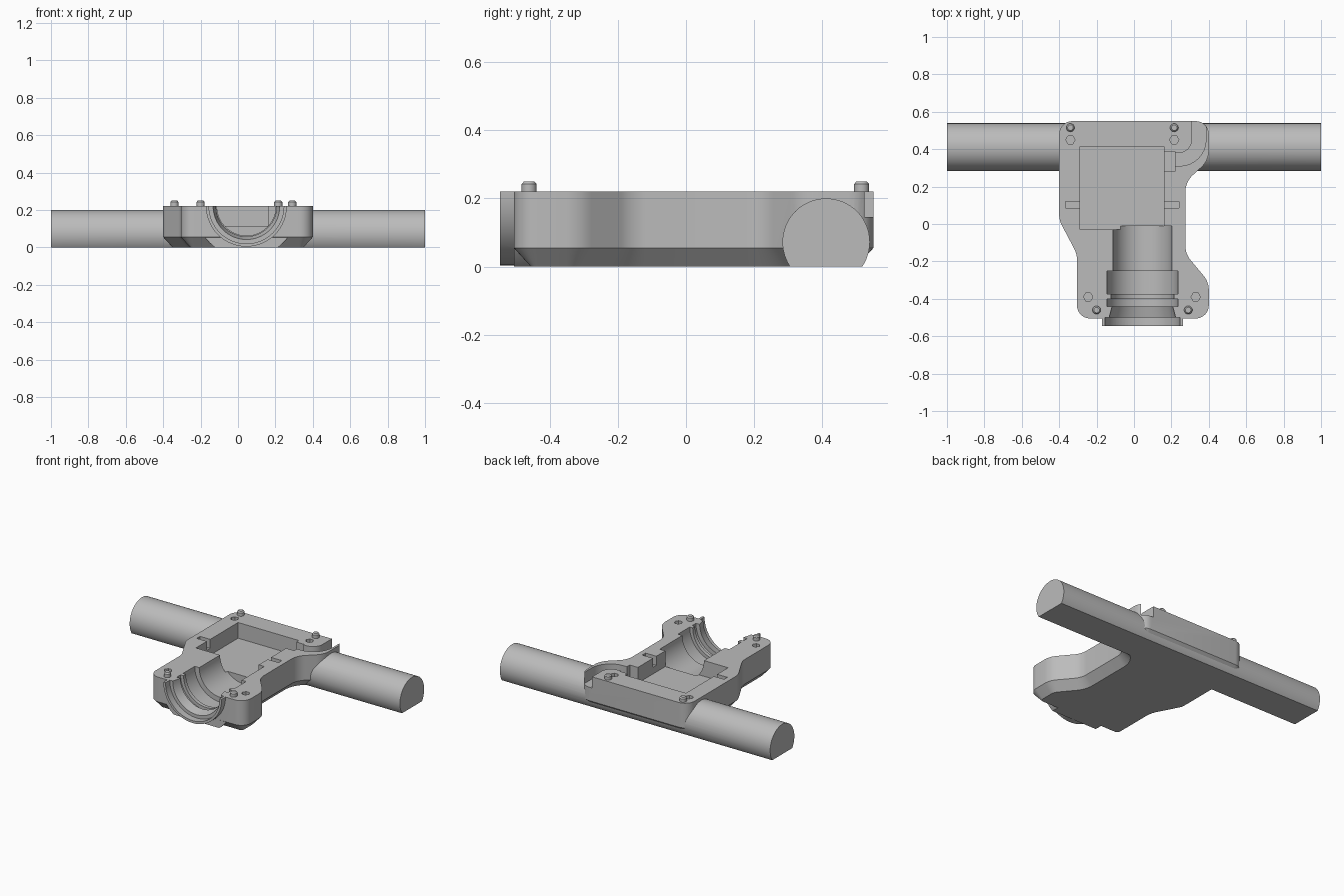
import bpy, bmesh, math
from mathutils import Matrix, Vector

cube = bpy.data.objects.get("Cube")
if cube:
    bpy.data.objects.remove(cube, do_unlink=True)

GREY = (0.5, 0.5, 0.5, 1)
mat = bpy.data.materials.new("plain grey")
mat.use_nodes = True
mat.diffuse_color = GREY
mat.node_tree.nodes["Principled BSDF"].inputs["Base Color"].default_value = GREY

TOP = 0.22      # parting plane of the half shell
BORE_X = 0.045  # bore axis


def finish(name, bm):
    bmesh.ops.remove_doubles(bm, verts=bm.verts, dist=1e-5)
    bmesh.ops.recalc_face_normals(bm, faces=bm.faces)
    me = bpy.data.meshes.new(name)
    bm.to_mesh(me)
    bm.free()
    me.materials.append(mat)
    ob = bpy.data.objects.new(name, me)
    bpy.context.collection.objects.link(ob)
    return ob


def rounded(corners, steps=8):
    """Polygon from (x, y, radius) corners, each filleted."""
    pts = []
    for i, (x, y, r) in enumerate(corners):
        p = Vector((x, y))
        a = (Vector(corners[i - 1][:2]) - p).normalized()
        b = (Vector(corners[(i + 1) % len(corners)][:2]) - p).normalized()
        if r == 0:
            pts.append(p)
            continue
        half = a.angle(b) / 2
        centre = p + (a + b).normalized() * r / math.sin(half)
        start = p + a * r / math.tan(half) - centre
        end = p + b * r / math.tan(half) - centre
        turn = math.atan2(start.x * end.y - start.y * end.x, start.dot(end))
        for k in range(steps + 1):
            pts.append(centre + Matrix.Rotation(turn * k / steps, 2) @ start)
    return pts


def inset(pts, d):
    """Offset a counter-clockwise outline inward."""
    out = []
    for i, p in enumerate(pts):
        a = (p - pts[i - 1]).normalized()
        b = (pts[(i + 1) % len(pts)] - p).normalized()
        n = (Vector((-a.y, a.x)) + Vector((-b.y, b.x))).normalized()
        out.append(p + n * d / n.dot(Vector((-a.y, a.x))))
    return out


def loft(name, layers):
    """Solid through stacked outlines given as (points, z)."""
    bm = bmesh.new()
    rings = [[bm.verts.new((p.x, p.y, z)) for p in pts] for pts, z in layers]
    for lo, hi in zip(rings, rings[1:]):
        for i in range(len(lo)):
            bm.faces.new((lo[i - 1], lo[i], hi[i], hi[i - 1]))
    bm.faces.new(rings[0][::-1])
    bm.faces.new(rings[-1])
    return finish(name, bm)


def box(name, x0, x1, y0, y1, z0, z1):
    pts = [Vector(p) for p in ((x0, y0), (x1, y0), (x1, y1), (x0, y1))]
    return loft(name, [(pts, z0), (pts, z1)])


def lathe(name, profile, axis, origin, sides=64):
    """Revolve (radius, distance) points around an axis."""
    bm = bmesh.new()
    vs = [bm.verts.new((r, 0, h)) for r, h in profile]
    es = [bm.edges.new(pair) for pair in zip(vs, vs[1:])]
    bmesh.ops.spin(bm, geom=vs + es, cent=(0, 0, 0), axis=(0, 0, 1),
                   angle=math.tau, steps=sides)
    turn = Vector((0, 0, 1)).rotation_difference(Vector(axis)).to_matrix().to_4x4()
    bm.transform(Matrix.Translation(origin) @ turn)
    return finish(name, bm)


def rod(name, r, h0, h1, axis, origin, sides=64):
    return lathe(name, [(0, h0), (r, h0), (r, h1), (0, h1)], axis, origin, sides)


def smooth(ob):
    bpy.ops.object.select_all(action='DESELECT')
    ob.select_set(True)
    bpy.context.view_layer.objects.active = ob
    bpy.ops.object.shade_smooth_by_angle(angle=math.radians(25))


# Housing block with rounded plan and chamfered underside
outline = rounded([(-.4, .55, .07), (-.4, .02, .12), (-.305, -.16, .12),
                   (-.305, -.505, .07), (.4, -.505, .07), (.4, -.31, .12),
                   (.275, -.16, .12), (.275, .225, .12), (.4, .34, .12),
                   (.4, .55, .07)])
housing = loft("housing", [(inset(outline, .064), -.015), (outline, .055), (outline, TOP)])

# Cross rod, front boss and front flange join the block
bore_origin = (BORE_X, 0, TOP)
joins = [
    rod("cross_rod", .128, -1, 1, (1, 0, 0), (0, .411, .072)),
    rod("front_boss", .277, -.504, -.35, (0, 1, 0), bore_origin),
    rod("front_flange", .216, -.545, -.4, (0, 1, 0), bore_origin),
]

# Trims, pockets, stepped bore and cable channel
cuts = [
    box("trim_below", -2, 2, -2, 2, -1, 0),
    box("trim_above", -.7, .7, -2, 2, TOP, 1),
    box("main_pocket", -.29, .16, -.03, .415, .115, .4),
    box("side_slots", -.365, .24, .085, .12, .16, .41),
    box("cable_slot", .15, .22, .28, .388, .13, .42),
    lathe("stepped_bore", [(0, -.6), (.2, -.6), (.2, -.5), (.178, -.5), (.162, -.44),
                           (.19, -.44), (.19, -.4), (.168, -.4), (.168, -.375),
                           (.19, -.375), (.19, -.25), (.157, -.25), (.157, -.01),
                           (0, -.01)], (0, 1, 0), bore_origin),
    loft("cable_channel", [(rounded([(.2, .31, 0), (.385, .31, .14), (.385, .62, 0),
                                     (.31, .62, 0), (.31, .38, .07), (.2, .38, 0)]), z)
                           for z in (.145, .43)]),
]
for x, y in ((-.34, .45), (.215, .45), (-.245, -.39), (.33, -.39)):
    cuts.append(rod("peg_hole", .025, .14, .44, (0, 0, 1), (x, y, 0), 6))

for operation, tools in (('UNION', joins), ('DIFFERENCE', cuts)):
    for tool in tools:
        tool.hide_render = True
        mod = housing.modifiers.new(tool.name, 'BOOLEAN')
        mod.operation = operation
        mod.solver = 'EXACT'
        mod.object = tool

# Bake the booleans and drop the helpers
graph = bpy.context.evaluated_depsgraph_get()
baked = bpy.data.meshes.new_from_object(housing.evaluated_get(graph))
housing.modifiers.clear()
housing.data = baked
for tool in joins + cuts:
    bpy.data.objects.remove(tool, do_unlink=True)
smooth(housing)

# Locating pegs
for x, y in ((-.34, .515), (.215, .515), (-.2, -.46), (.29, -.46)):
    smooth(lathe("locating_peg", [(0, .2), (.022, .2), (.022, .242), (.015, .25), (0, .25)],
                 (0, 0, 1), (x, y, 0), 24))
